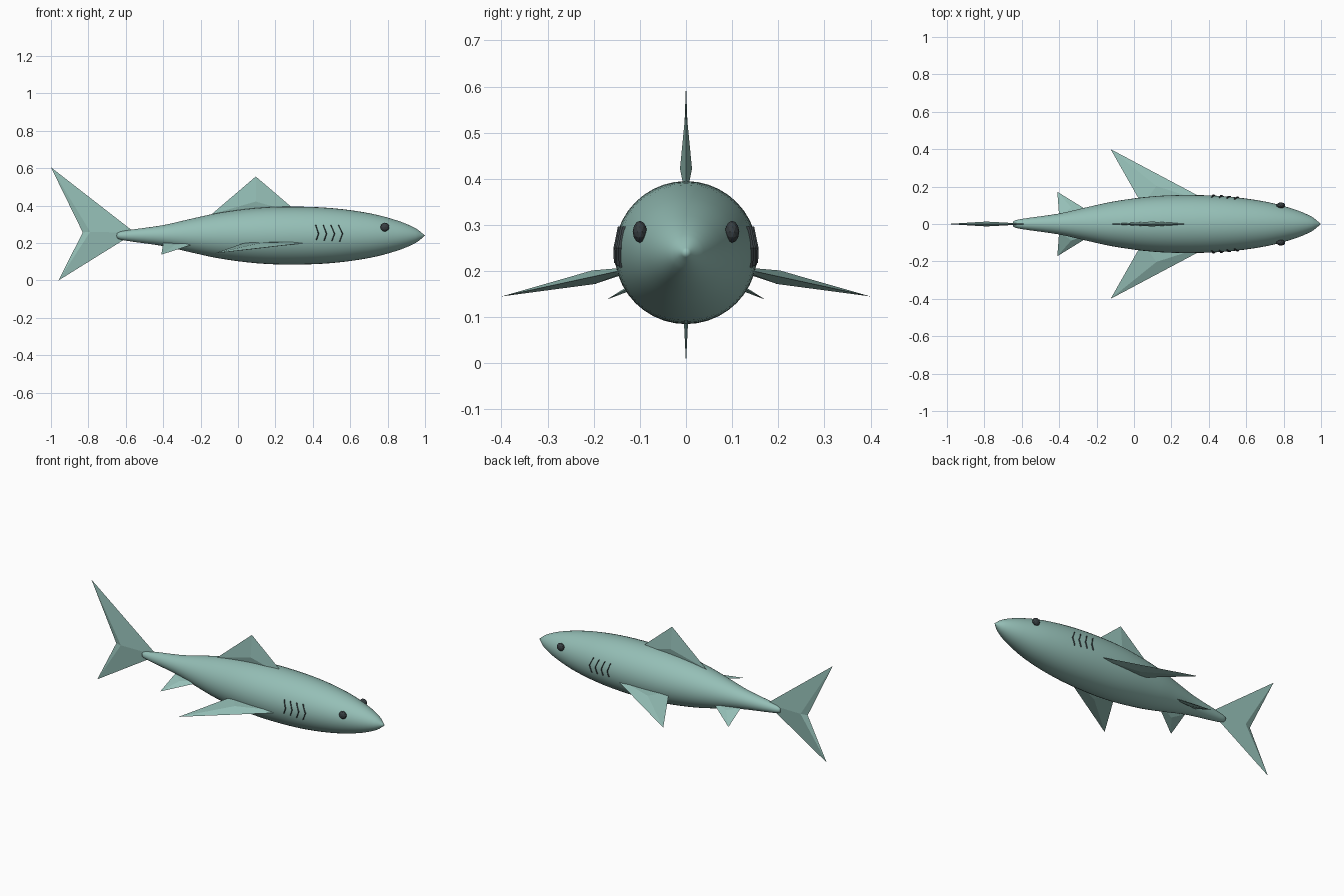
import bpy
import bmesh
import math
from mathutils import Vector

cube = bpy.data.objects.get("Cube")
if cube:
    bpy.data.objects.remove(cube)

AXIS_Z = 0.24


def material(name, rgb):
    mat = bpy.data.materials.new(name)
    mat.use_nodes = True
    mat.diffuse_color = (*rgb, 1)
    mat.node_tree.nodes["Principled BSDF"].inputs["Base Color"].default_value = (*rgb, 1)
    return mat


SKIN = material("sea green skin", (0.30, 0.52, 0.47))
DARK = material("dark slate", (0.04, 0.05, 0.055))


def finish(bm, name, mat, smooth=False):
    bmesh.ops.recalc_face_normals(bm, faces=bm.faces)
    for face in bm.faces:
        face.smooth = smooth
    mesh = bpy.data.meshes.new(name)
    bm.to_mesh(mesh)
    bm.free()
    mesh.materials.append(mat)
    obj = bpy.data.objects.new(name, mesh)
    bpy.context.collection.objects.link(obj)
    return obj


# Body profile: position along x and radius, smoothed through the points
PROFILE = [(-0.65, 0), (-0.645, 0.015), (-0.6, 0.027), (-0.4, 0.056), (-0.25, 0.09),
           (-0.1, 0.122), (0.1, 0.148), (0.29, 0.155), (0.5, 0.147), (0.7, 0.12),
           (0.85, 0.081), (0.95, 0.039), (1.0, 0)]


def smooth_profile(points, steps=4):
    pts = [Vector(p) for p in points]
    out = []
    for i in range(len(pts) - 1):
        a, b = pts[i], pts[i + 1]
        before, after = pts[max(i - 1, 0)], pts[min(i + 2, len(pts) - 1)]
        # tangents scaled to the spacing of the points
        ta = (b - before) * ((b.x - a.x) / (b.x - before.x))
        tb = (after - a) * ((b.x - a.x) / (after.x - a.x))
        for s in range(steps):
            t = s / steps
            out.append(a * (2*t**3 - 3*t**2 + 1) + ta * (t**3 - 2*t**2 + t)
                       + b * (3*t**2 - 2*t**3) + tb * (t**3 - t**2))
    return out + [pts[-1]]


CURVE = smooth_profile(PROFILE)


def radius_at(x):
    for a, b in zip(CURVE, CURVE[1:]):
        if a.x <= x <= b.x:
            return a.y + (b.y - a.y) * (x - a.x) / (b.x - a.x)
    return 0


def make_body():
    bm = bmesh.new()
    verts = [bm.verts.new((p.x, 0, AXIS_Z + max(p.y, 0))) for p in CURVE]
    edges = [bm.edges.new(pair) for pair in zip(verts, verts[1:])]
    bmesh.ops.spin(bm, geom=verts + edges, cent=(0, 0, AXIS_Z), axis=(1, 0, 0),
                   angle=math.tau, steps=40, use_duplicate=False)
    bmesh.ops.remove_doubles(bm, verts=bm.verts, dist=0.0005)
    finish(bm, "body", SKIN, True)


# Fin: flat outline with a raised ridge point on both sides
def make_fin(name, outline, half_thickness, centre=None):
    pts = [Vector(p) for p in outline]
    mid = Vector(centre) if centre else sum(pts, Vector()) / len(pts)
    normal = (pts[1] - pts[0]).cross(pts[2] - pts[0]).normalized()
    bm = bmesh.new()
    rim = [bm.verts.new(p) for p in pts]
    for side in (1, -1):
        peak = bm.verts.new(mid + normal * half_thickness * side)
        for a, b in zip(rim, rim[1:] + rim[:1]):
            bm.faces.new((a, b, peak))
    finish(bm, name, SKIN)


def make_eye(name, side):
    bm = bmesh.new()
    bmesh.ops.create_icosphere(bm, subdivisions=2, radius=0.024)
    bmesh.ops.scale(bm, vec=(1, 0.65, 1), verts=bm.verts)
    bmesh.ops.translate(bm, vec=(0.785, side * 0.1, 0.285), verts=bm.verts)
    finish(bm, name, DARK)


# Gill slit: thin chevron ridge lying on the body surface
def make_gill(name, x, size, side):
    bm = bmesh.new()
    rows = []
    for dx, dz in ((-0.014, 0.057), (0.008, 0.01), (-0.008, -0.032 * size)):
        row = []
        for shift, lift in ((-0.004, -0.002), (0, 0.006), (0.004, -0.002)):
            px = x + dx * size + shift
            r = radius_at(px) + lift
            row.append(bm.verts.new((px, side * math.sqrt(r * r - dz * dz), AXIS_Z + dz)))
        rows.append(row)
    for upper, lower in zip(rows, rows[1:]):
        for i in range(3):
            j = (i + 1) % 3
            bm.faces.new((upper[i], upper[j], lower[j], lower[i]))
    bm.faces.new(rows[0])
    bm.faces.new(rows[-1])
    finish(bm, name, DARK)


make_body()
make_fin("dorsal_fin", [(-0.14, 0, 0.355), (0.33, 0, 0.355), (0.095, 0, 0.556)], 0.013)
make_fin("tail_fin", [(-0.55, 0, 0.255), (-1, 0, 0.605), (-0.83, 0, 0.257), (-0.96, 0, 0)],
         0.013, (-0.79, 0, 0.26))

# Paired parts
for label, s in (("left", 1), ("right", -1)):
    make_fin(label + "_pectoral_fin",
             [(0.44, s * 0.1, 0.21), (0.045, s * 0.1, 0.205), (-0.125, s * 0.4, 0.145)], 0.015)
    make_fin(label + "_pelvic_fin",
             [(-0.195, s * 0.04, 0.208), (-0.4, s * 0.04, 0.2), (-0.41, s * 0.172, 0.138)], 0.01)
    make_eye(label + "_eye", s)
    for n in range(4):
        make_gill(f"{label}_gill_{n + 1}", 0.425 + n * 0.042, 0.7 + n * 0.1, s)
